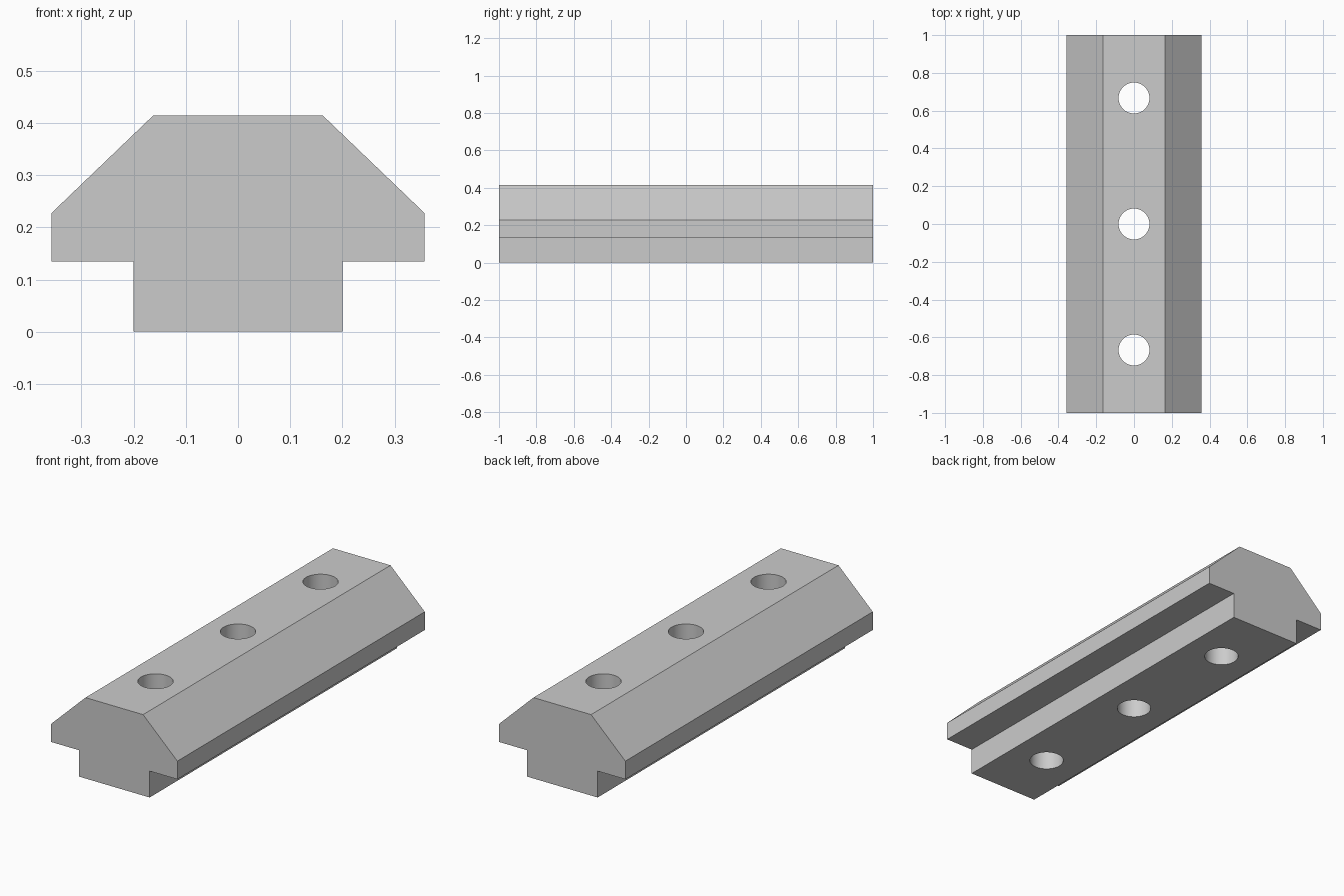
import bpy
import bmesh
import math
from mathutils import Matrix

cube = bpy.data.objects.get("Cube")
if cube:
    bpy.data.objects.remove(cube, do_unlink=True)

LENGTH = 2.0
HOLE_RADIUS = 0.082
HOLE_SPACING = 0.667

# Plain grey metal
metal = bpy.data.materials.new("grey_metal")
metal.use_nodes = True
grey = (0.6, 0.6, 0.6, 1.0)
metal.diffuse_color = grey
metal.node_tree.nodes["Principled BSDF"].inputs["Base Color"].default_value = grey


def make_object(name, bm):
    bmesh.ops.recalc_face_normals(bm, faces=bm.faces)
    mesh = bpy.data.meshes.new(name)
    bm.to_mesh(mesh)
    bm.free()
    mesh.materials.append(metal)
    obj = bpy.data.objects.new(name, mesh)
    bpy.context.collection.objects.link(obj)
    return obj


# T-shaped bar: mirrored half profile, extruded along y
half = [(0.2, 0.0), (0.2, 0.135), (0.357, 0.135), (0.357, 0.228), (0.163, 0.414)]
profile = half + [(-x, z) for x, z in reversed(half)]
bm = bmesh.new()
end = bm.faces.new([bm.verts.new((x, -LENGTH / 2, z)) for x, z in profile])
extruded = bmesh.ops.extrude_face_region(bm, geom=[end])["geom"]
bmesh.ops.translate(bm, vec=(0, LENGTH, 0),
                    verts=[v for v in extruded if isinstance(v, bmesh.types.BMVert)])
if len([f for f in bm.faces]) == len(profile) + 1:  # close the starting end if needed
    bmesh.ops.holes_fill(bm, edges=[e for e in bm.edges if e.is_boundary], sides=0)
bar = make_object("t_slot_bar", bm)

# Three round through holes
bm = bmesh.new()
for i in (-1, 0, 1):
    bmesh.ops.create_cone(bm, cap_ends=True, segments=48, radius1=HOLE_RADIUS,
                          radius2=HOLE_RADIUS, depth=1.0,
                          matrix=Matrix.Translation((0, i * HOLE_SPACING, 0.2)))
cutter = make_object("hole_cutter", bm)
cutter.hide_render = True

cut = bar.modifiers.new("holes", "BOOLEAN")
cut.operation = "DIFFERENCE"
cut.solver = "EXACT"
cut.object = cutter

bpy.ops.object.select_all(action="DESELECT")
bar.select_set(True)
bpy.context.view_layer.objects.active = bar
bpy.ops.object.modifier_apply(modifier=cut.name)
bpy.data.objects.remove(cutter, do_unlink=True)

# Smooth hole walls, crisp bar edges
bpy.ops.object.shade_smooth_by_angle(angle=math.radians(30))
